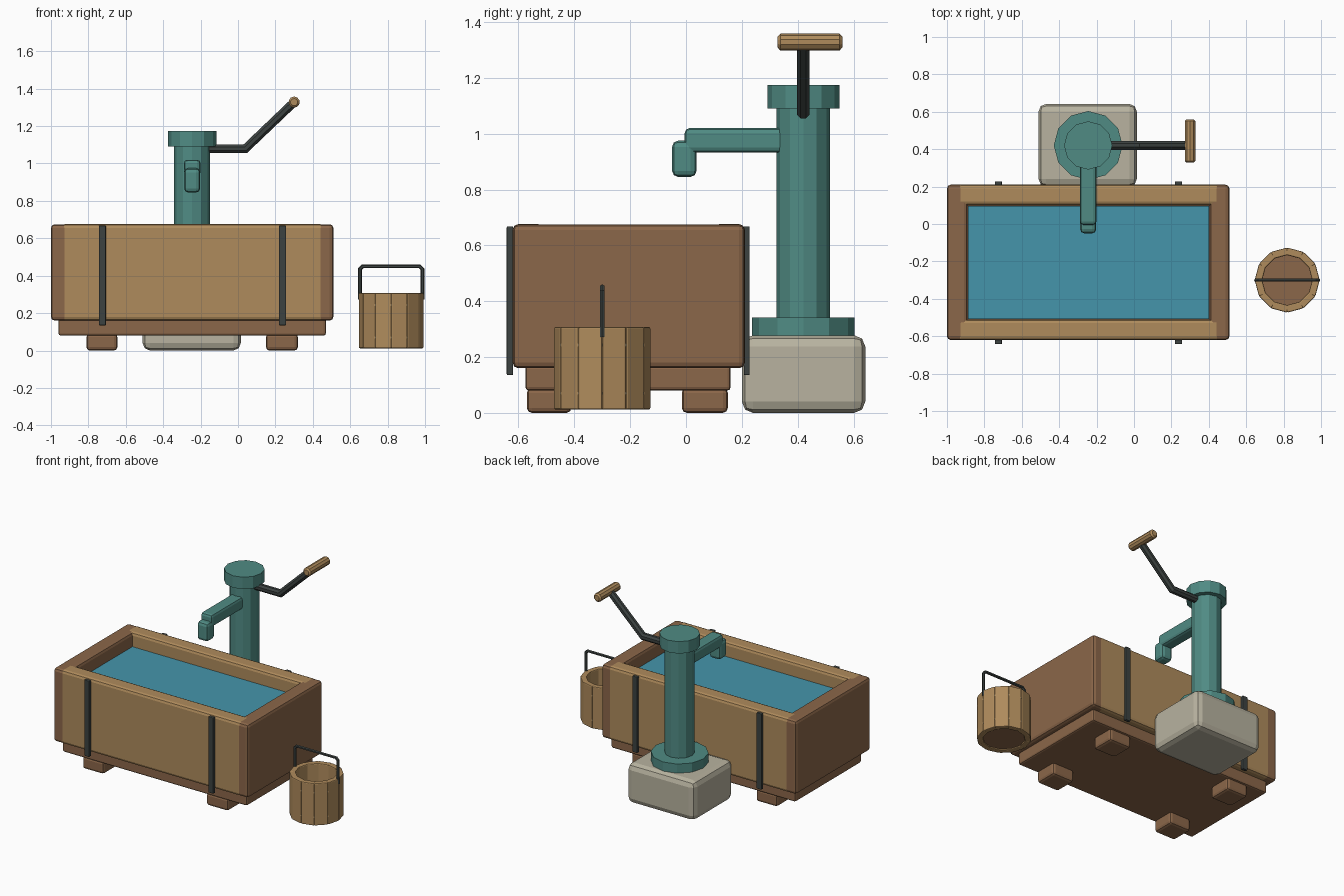
import bpy, bmesh
from math import pi, sin, cos
from mathutils import Vector, Matrix

if "Cube" in bpy.data.objects:
    bpy.data.objects.remove(bpy.data.objects["Cube"])


def material(name, rgb):
    m = bpy.data.materials.new(name)
    m.diffuse_color = (*rgb, 1)
    m.use_nodes = True
    m.node_tree.nodes["Principled BSDF"].inputs["Base Color"].default_value = m.diffuse_color
    return m


LIGHT = material("light_wood", (0.43, 0.26, 0.107))
DARK = material("dark_wood", (0.26, 0.135, 0.067))
TEAL = material("painted_iron", (0.08, 0.26, 0.23))
IRON = material("dark_iron", (0.045, 0.055, 0.052))
STONE = material("stone", (0.48, 0.45, 0.35))
WATER = material("water", (0.06, 0.30, 0.41))


def finish(name, bm, mat, bevel=0.0, segments=2):
    mesh = bpy.data.meshes.new(name)
    bmesh.ops.recalc_face_normals(bm, faces=bm.faces)
    bm.to_mesh(mesh)
    bm.free()
    mesh.materials.append(mat)
    ob = bpy.data.objects.new(name, mesh)
    bpy.context.collection.objects.link(ob)
    if bevel:
        mod = ob.modifiers.new("bevel", "BEVEL")
        mod.width, mod.segments = bevel, segments
        mod.limit_method = "ANGLE"
    return ob


def box(name, x, y, z, mat, bevel=0.0):
    """Box from (min, max) ranges."""
    bm = bmesh.new()
    bmesh.ops.create_cube(bm, size=1)
    for v in bm.verts:
        v.co = Vector([(r[0] + r[1]) / 2 + c * (r[1] - r[0]) for r, c in zip((x, y, z), v.co)])
    return finish(name, bm, mat, bevel)


def rod(name, a, b, r, mat, sides=12, bevel=0.0):
    """Closed cylinder between two points."""
    a, b = Vector(a), Vector(b)
    d = b - a
    bm = bmesh.new()
    m = Matrix.Translation((a + b) / 2) @ d.to_track_quat("Z", "Y").to_matrix().to_4x4()
    bmesh.ops.create_cone(bm, cap_ends=True, segments=sides, radius1=r, radius2=r,
                          depth=d.length, matrix=m)
    ob = finish(name, bm, mat, bevel, 1)
    ob.modifiers and setattr(ob.modifiers[0], "angle_limit", 1.0)
    return ob


def tube(name, points, r, mat, sides=8):
    """Mitred tube along a path in an XZ plane."""
    pts = [Vector(p) for p in points]
    bm = bmesh.new()
    rings = []
    for i, p in enumerate(pts):
        d0 = (p - pts[i - 1]).normalized() if i else (pts[1] - p).normalized()
        d1 = (pts[i + 1] - p).normalized() if i < len(pts) - 1 else d0
        t = (d0 + d1).normalized()
        side = Vector((0, 1, 0))
        up = t.cross(side) / max(t.dot(d0), 0.3)
        rings.append([bm.verts.new(p + r * (cos(a) * side + sin(a) * up))
                      for a in [2 * pi * (k + 0.5) / sides for k in range(sides)]])
    for A, B in zip(rings, rings[1:]):
        for k in range(sides):
            n = (k + 1) % sides
            bm.faces.new((A[k], A[n], B[n], B[k]))
    bm.faces.new(rings[0])
    bm.faces.new(rings[-1])
    return finish(name, bm, mat)


# trough: boards, floor, water
for side, x in (("left", (-1.0, -0.89)), ("right", (0.405, 0.51))):
    box(f"trough_end_{side}", x, (-0.62, 0.21), (0.16, 0.675), DARK, 0.02)
for side, y in (("front", (-0.621, -0.51)), ("back", (0.10, 0.211))):
    box(f"trough_board_{side}", (-0.945, 0.46), y, (0.16, 0.676), LIGHT, 0.02)
box("trough_floor", (-0.96, 0.47), (-0.575, 0.16), (0.08, 0.17), DARK, 0.012)
box("water", (-0.887, 0.402), (-0.507, 0.097), (0.55, 0.58), WATER)

# feet and iron straps
for i, x in enumerate(((-0.81, -0.645), (0.15, 0.32))):
    for j, y in enumerate(((-0.57, -0.41), (-0.015, 0.15))):
        box(f"foot_{i}{j}", x, y, (0.0, 0.09), DARK, 0.018)
for i, x in enumerate((-0.725, 0.238)):
    for j, y in enumerate(((-0.642, -0.619), (0.207, 0.228))):
        box(f"strap_{i}{j}", (x - 0.019, x + 0.019), y, (0.135, 0.668), IRON, 0.004)

# pump
PX, PY = -0.245, 0.42
box("pump_stone", (-0.51, 0.015), (0.2, 0.642), (0.0, 0.278), STONE, 0.04)
rod("pump_flange", (PX, PY, 0.27), (PX, PY, 0.342), 0.184, TEAL)
rod("pump_body", (PX, PY, 0.33), (PX, PY, 1.10), 0.096, TEAL)
rod("pump_cap", (PX, PY, 1.091), (PX, PY, 1.175), 0.129, TEAL)
box("spout", (PX - 0.044, PX + 0.044), (-0.005, 0.38), (0.932, 1.02), TEAL, 0.018)
box("spout_tip", (PX - 0.043, PX + 0.043), (-0.05, 0.038), (0.845, 0.975), TEAL, 0.022)
tube("pump_arm", [(-0.2, PY, 1.078), (0.038, PY, 1.078), (0.30, PY, 1.328)], 0.025, IRON)
rod("pump_grip", (0.30, 0.328, 1.328), (0.30, 0.56, 1.328), 0.03, LIGHT, 10, 0.01)

# bucket staves, bottom, hoops, bail
BX, BY = 0.819, -0.30
for k in range(12):
    ob = box(f"stave_{k}", (0.129, 0.168), (-0.0443, 0.0443), (0.012, 0.308), LIGHT, 0.006)
    ob.location = (BX, BY, 0)
    ob.rotation_euler.z = (k + 0.5) * pi / 6
rod("bucket_bottom", (BX, BY, 0.02), (BX, BY, 0.055), 0.145, DARK)
for z in (0.07, 0.243):
    rod(f"hoop_{z}", (BX, BY, z - 0.005), (BX, BY, z + 0.005), 0.1715, IRON)
    # hollow the hoop so that it does not close the bucket
    ob = bpy.context.collection.objects[-1]
    bm = bmesh.new()
    bm.from_mesh(ob.data)
    caps = [f for f in bm.faces if len(f.verts) > 4]
    bmesh.ops.inset_region(bm, faces=caps, thickness=0.02, use_boundary=True)
    inner = [f for f in bm.faces if len(f.verts) > 4]
    loops = [e for f in inner for e in f.edges]
    bmesh.ops.delete(bm, geom=inner, context="FACES_ONLY")
    bmesh.ops.bridge_loops(bm, edges=loops)
    bm.to_mesh(ob.data)
    bm.free()
tube("bail", [(BX - 0.167, BY, 0.272), (BX - 0.167, BY, 0.435), (BX - 0.152, BY, 0.45),
              (BX + 0.152, BY, 0.45), (BX + 0.167, BY, 0.435), (BX + 0.167, BY, 0.272)],
     0.01, IRON, 6)
